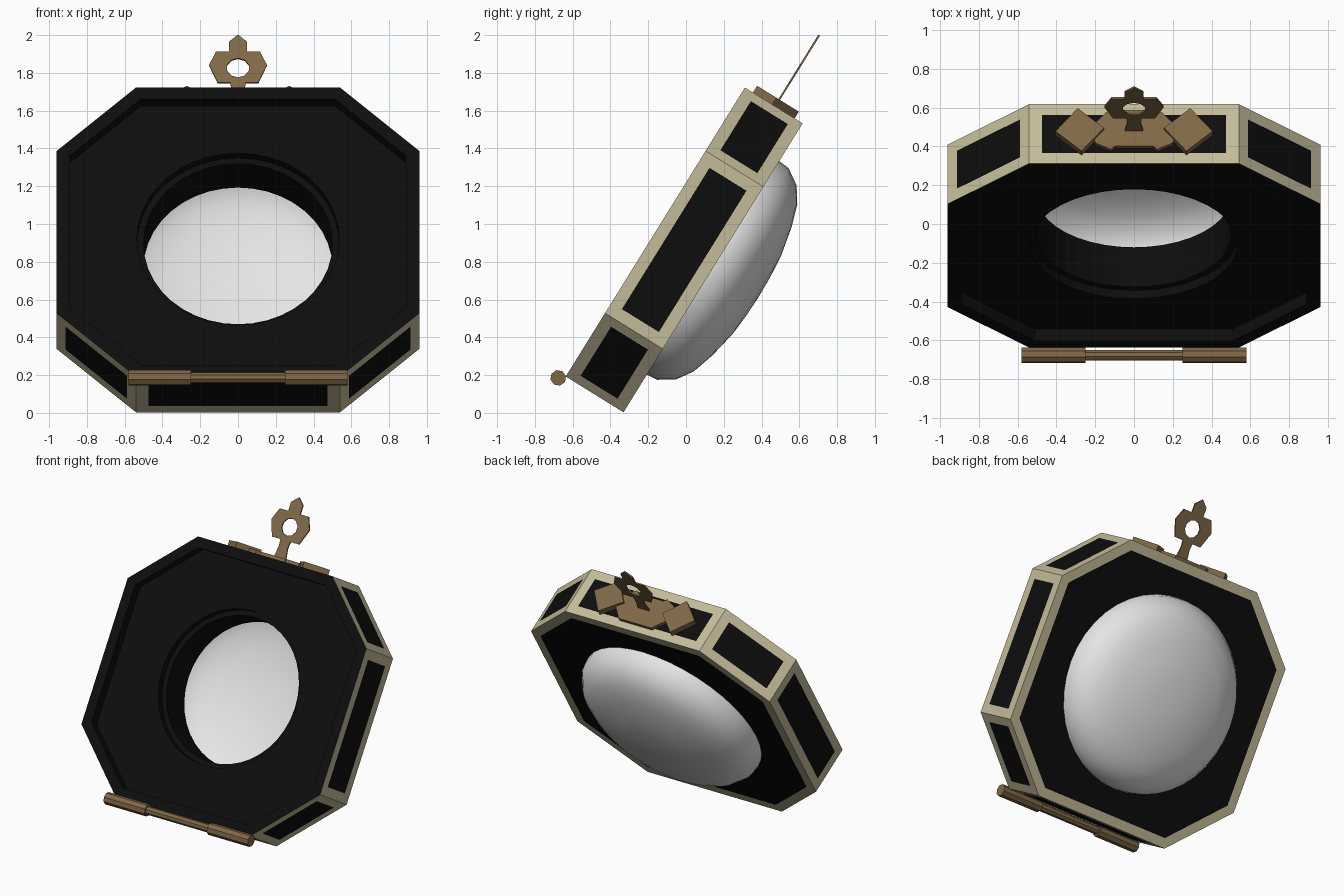
import bpy, bmesh, math
from mathutils import Matrix, Vector

if "Cube" in bpy.data.objects:
    bpy.data.objects.remove(bpy.data.objects["Cube"])

# Local frame: x = width, y = depth from front to back, z = up along the tilted slab
TILT = Matrix.Translation((0, -0.1625, 0.9575)) @ Matrix.Rotation(math.radians(-31.8), 4, 'X')


def material(name, rgb):
    m = bpy.data.materials.new(name)
    m.diffuse_color = (*rgb, 1)
    m.use_nodes = True
    m.node_tree.nodes["Principled BSDF"].inputs["Base Color"].default_value = m.diffuse_color
    return m


BLACK = material("black", (0.004, 0.004, 0.004))
CREAM = material("cream", (0.55, 0.50, 0.32))
BRASS = material("brass", (0.215, 0.138, 0.062))
WHITE = material("white", (0.78, 0.78, 0.78))


def finish(name, bm, mats, smooth=False):
    bmesh.ops.recalc_face_normals(bm, faces=bm.faces)
    me = bpy.data.meshes.new(name)
    bm.to_mesh(me)
    bm.free()
    for m in mats:
        me.materials.append(m)
    if smooth:
        for p in me.polygons:
            p.use_smooth = True
    ob = bpy.data.objects.new(name, me)
    bpy.context.collection.objects.link(ob)
    ob.matrix_world = TILT
    return ob


def octagon(w=0.0):
    """Slab outline moved inward by w."""
    n = Vector((0.395, 0.42)).normalized()
    c = n.dot(Vector((0.54, 0.9))) - w
    a, b = 0.96 - w, 0.9 - w
    xt, zs = (c - n.y * b) / n.x, (c - n.x * a) / n.y
    return [(xt, b), (a, zs), (a, -zs), (xt, -b), (-xt, -b), (-a, -zs), (-a, zs), (-xt, b)]


def circle(r, n=40, z=0.0):
    return [(r * math.sin(2 * math.pi * i / n), z + r * math.cos(2 * math.pi * i / n)) for i in range(n)]


def ring(bm, pts, y):
    return [bm.verts.new((x, y, z)) for x, z in pts]


def bridge(bm, a, b, mat=0):
    n = len(a)
    faces = [bm.faces.new((a[i], a[(i + 1) % n], b[(i + 1) % n], b[i])) for i in range(n)]
    for f in faces:
        f.material_index = mat
    return faces


def fill(bm, *loops):
    """Fill an outline, with further loops as holes."""
    edges = []
    for lp in loops:
        for i in range(len(lp)):
            pair = (lp[i], lp[(i + 1) % len(lp)])
            edges.append(bm.edges.get(pair) or bm.edges.new(pair))
    bmesh.ops.triangle_fill(bm, edges=edges, use_beauty=True, use_dissolve=False)


def prism(name, loops, lo, hi, upright):
    """Flat plate; upright: outline in x-z, otherwise lying on the top edge in x-y."""
    bm = bmesh.new()
    ends = [[ring(bm, lp, d) for lp in loops] for d in (lo, hi)]
    for a, b in zip(*ends):
        bridge(bm, a, b)
    for e in ends:
        fill(bm, *e)
    if not upright:
        for v in bm.verts:
            v.co.y, v.co.z = v.co.z, v.co.y
    return finish(name, bm, [BRASS])


# Slab: black recessed front, cream sides with black panels, cream-edged back
T = 0.36
bm = bmesh.new()
front, back = ring(bm, octagon(), 0), ring(bm, octagon(), T)
sides = bridge(bm, front, back, 1)
rim, floor = ring(bm, octagon(0.07), 0), ring(bm, octagon(0.07), 0.07)
bridge(bm, front, rim)
bridge(bm, rim, floor)
hole = [ring(bm, circle(r), y) for r, y in ((0.535, 0.07), (0.535, 0.12), (0.5, 0.12), (0.5, T))]
for a, b in zip(hole, hole[1:]):
    bridge(bm, a, b)
fill(bm, floor, hole[0])
back_in = ring(bm, octagon(0.065), T)
bridge(bm, back, back_in, 1)
fill(bm, back_in, hole[-1])
bmesh.ops.recalc_face_normals(bm, faces=bm.faces)
bmesh.ops.inset_individual(bm, faces=sides, thickness=0.065, use_even_offset=True)
for f in sides:
    f.material_index = 0
finish("octagonal_slab", bm, [BLACK, CREAM])

# White bowl behind the opening
bm = bmesh.new()
profile = [(0.665, 0), (0.66, 0.06), (0.605, 0.145), (0.52, 0.202), (0.4, 0.24),
           (0.245, 0.272), (0.12, 0.283)]
rings = [ring(bm, circle(r), T + y) for r, y in profile]
for a, b in zip(rings, rings[1:]):
    bridge(bm, a, b)
pole = bm.verts.new((0, T + 0.286, 0))
last = rings[-1]
for i in range(len(last)):
    bm.faces.new((last[i], last[(i + 1) % len(last)], pole))
finish("bowl", bm, [WHITE], smooth=True)

# Hinge along the bottom front edge
for name, x, length, r in (("hinge_left", -0.415, 0.33, 0.042), ("hinge_pin", 0, 0.52, 0.029),
                           ("hinge_right", 0.415, 0.33, 0.042)):
    bm = bmesh.new()
    bmesh.ops.create_cone(bm, cap_ends=True, segments=8, radius1=r, radius2=r, depth=length,
                          matrix=Matrix.Translation((x, -0.03, -0.927)) @ Matrix.Rotation(math.pi / 2, 4, 'Y'))
    finish(name, bm, [BRASS])


def mirrored(half):
    return half + [(-x, z) for x, z in reversed(half) if x > 0]


# Clasp on the top edge: base plate and two diamond studs
prism("clasp_base", [mirrored([(0.13, 0.31), (0.22, 0.21), (0.2, 0.11), (0.12, 0.07), (0.1, 0.09)])],
      0.895, 0.925, False)
for side, s in (("left", -1), ("right", 1)):
    stud = [(s * 0.28 + x, 0.18 + y) for x, y in ((-0.125 * s, 0.01), (0.01 * s, 0.13),
                                                  (0.125 * s, -0.01), (-0.01 * s, -0.13))]
    prism("clasp_stud_" + side, [stud], 0.895, 0.942, False)

# Pierced ornament standing on the clasp
half = [(0, 1.343), (0.048, 1.3), (0.048, 1.238), (0.116, 1.238), (0.153, 1.155),
        (0.108, 1.045), (0.04, 1.045), (0.035, 1.0), (0.05, 0.9)]
prism("ornament", [mirrored(half), circle(0.06, 10, 1.137)], 0.183, 0.193, True)
